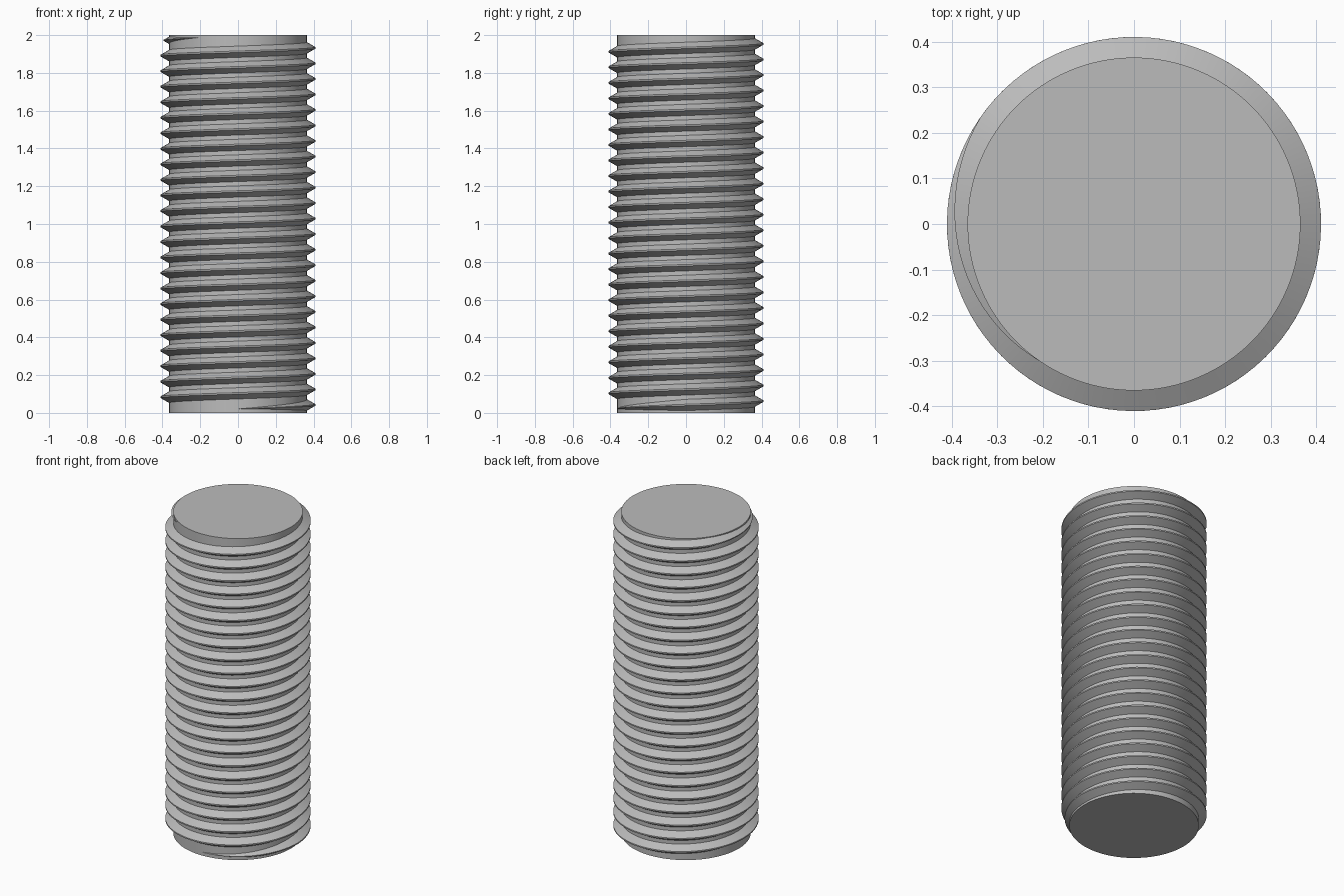
import bpy
import bmesh
from math import cos, sin, pi, radians

CORE_R, CREST_R = 0.365, 0.41
HEIGHT, PITCH = 2.0, 0.0822
BASE_HALF, CREST_HALF = 0.031, 0.004
SEGMENTS = 96

cube = bpy.data.objects.get("Cube")
if cube:
    bpy.data.objects.remove(cube, do_unlink=True)

# Plain steel colour
steel = bpy.data.materials.new("grey_steel")
steel.use_nodes = True
colour = (0.5, 0.5, 0.5, 1)
steel.diffuse_color = colour
steel.node_tree.nodes["Principled BSDF"].inputs["Base Color"].default_value = colour


def finish(obj):
    obj.data.materials.append(steel)
    bpy.ops.object.select_all(action="DESELECT")
    obj.select_set(True)
    bpy.context.view_layer.objects.active = obj
    bpy.ops.object.shade_smooth_by_angle(angle=radians(30))


# Rod core
bpy.ops.mesh.primitive_cylinder_add(vertices=SEGMENTS, radius=CORE_R, depth=HEIGHT,
                                    location=(0, 0, HEIGHT / 2))
core = bpy.context.object
core.name = "rod_core"
finish(core)

# Helical thread: a trapezoid swept upward, fading out over a quarter turn at each end
start = -pi / 2
end = radians(235) + 23 * 2 * pi
steps = round((end - start) / (2 * pi) * SEGMENTS)
bm = bmesh.new()
rings = []
for i in range(steps + 1):
    angle = start + (end - start) * i / steps
    fade = max(0.01, min(1, (angle - start) / (pi / 2), (end - angle) / (pi / 2)))
    crest = CORE_R + (CREST_R - CORE_R) * fade
    root = CORE_R - 0.002
    z = 0.042 + PITCH * angle / (2 * pi)
    section = [(root, -BASE_HALF), (crest, -CREST_HALF), (crest, CREST_HALF), (root, BASE_HALF)]
    rings.append([bm.verts.new((r * cos(angle), r * sin(angle), z + dz * fade))
                  for r, dz in section])
for a, b in zip(rings, rings[1:]):
    for k in range(4):
        n = (k + 1) % 4
        bm.faces.new((a[k], b[k], b[n], a[n]))
bm.faces.new(rings[0])
bm.faces.new(rings[-1][::-1])
bmesh.ops.recalc_face_normals(bm, faces=bm.faces)
mesh = bpy.data.meshes.new("screw_thread")
bm.to_mesh(mesh)
bm.free()
thread = bpy.data.objects.new("screw_thread", mesh)
bpy.context.collection.objects.link(thread)
finish(thread)
